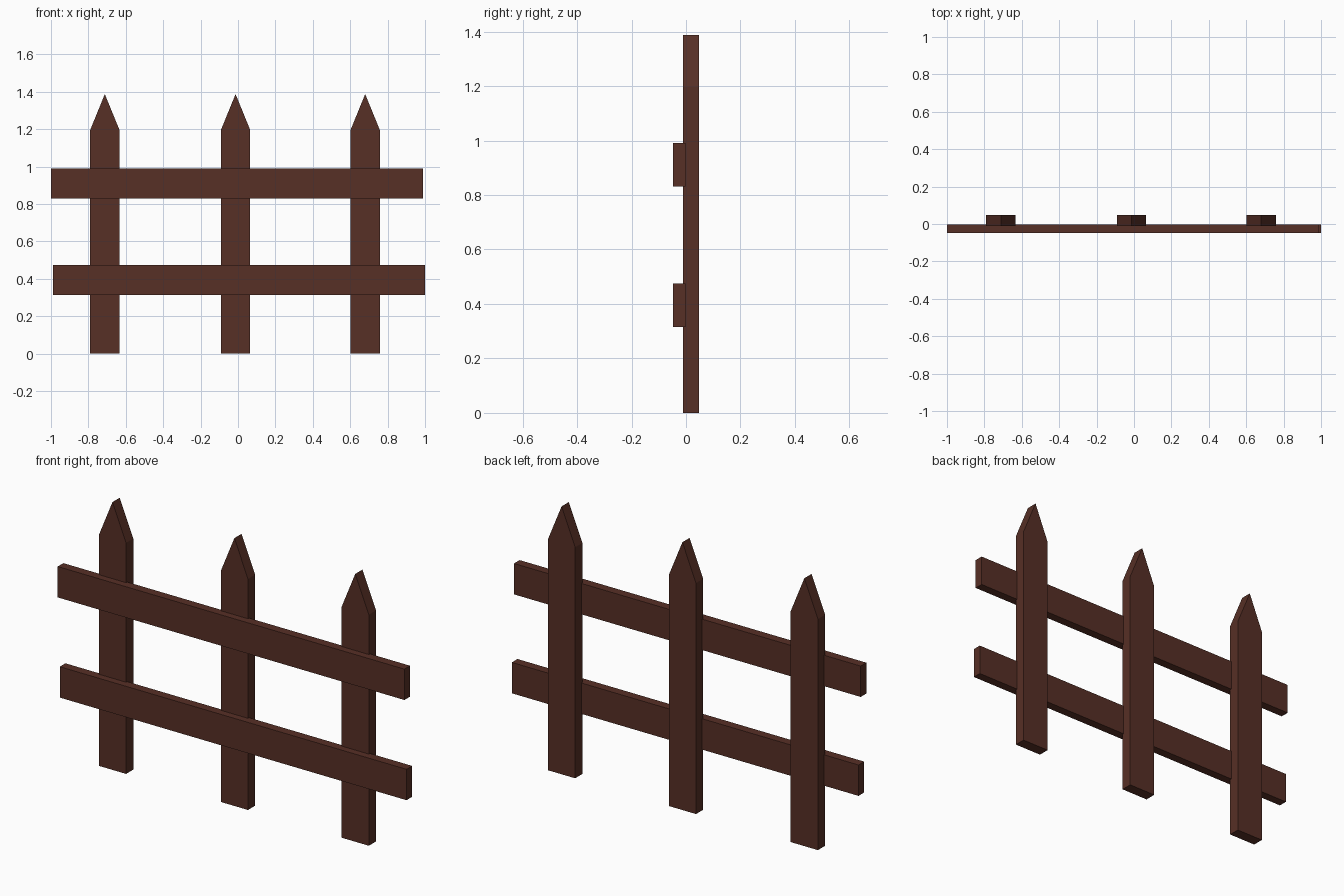
import bpy
import bmesh

cube = bpy.data.objects.get("Cube")
if cube:
    bpy.data.objects.remove(cube, do_unlink=True)

# Dark brown wood
wood = bpy.data.materials.new("dark_brown_wood")
wood.use_nodes = True
colour = (0.095, 0.029, 0.019, 1)
wood.diffuse_color = colour
wood.node_tree.nodes["Principled BSDF"].inputs["Base Color"].default_value = colour


def board(name, outline, front, back):
    """Extrude an x-z outline from the front plane to the back plane."""
    bm = bmesh.new()
    face = bm.faces.new([bm.verts.new((x, front, z)) for x, z in outline])
    extruded = bmesh.ops.extrude_face_region(bm, geom=[face])
    verts = [v for v in extruded["geom"] if isinstance(v, bmesh.types.BMVert)]
    bmesh.ops.translate(bm, verts=verts, vec=(0, back - front, 0))
    bmesh.ops.recalc_face_normals(bm, faces=bm.faces)
    mesh = bpy.data.meshes.new(name)
    bm.to_mesh(mesh)
    bm.free()
    mesh.materials.append(wood)
    obj = bpy.data.objects.new(name, mesh)
    bpy.context.collection.objects.link(obj)


# Pointed pickets
half = 0.078
for name, x in (("right", -0.712), ("middle", -0.013), ("left", 0.68)):
    outline = [(x - half, 0), (x + half, 0), (x + half, 1.197),
               (x, 1.388), (x - half, 1.197)]
    board(name + "_picket", outline, -0.011, 0.048)

# Cross rails, slightly offset from each other
for name, x0, x1, z0 in (("lower", -0.988, 1.0, 0.315), ("upper", -1.0, 0.988, 0.831)):
    z1 = z0 + 0.16
    board(name + "_rail", [(x0, z0), (x1, z0), (x1, z1), (x0, z1)], -0.048, -0.002)
